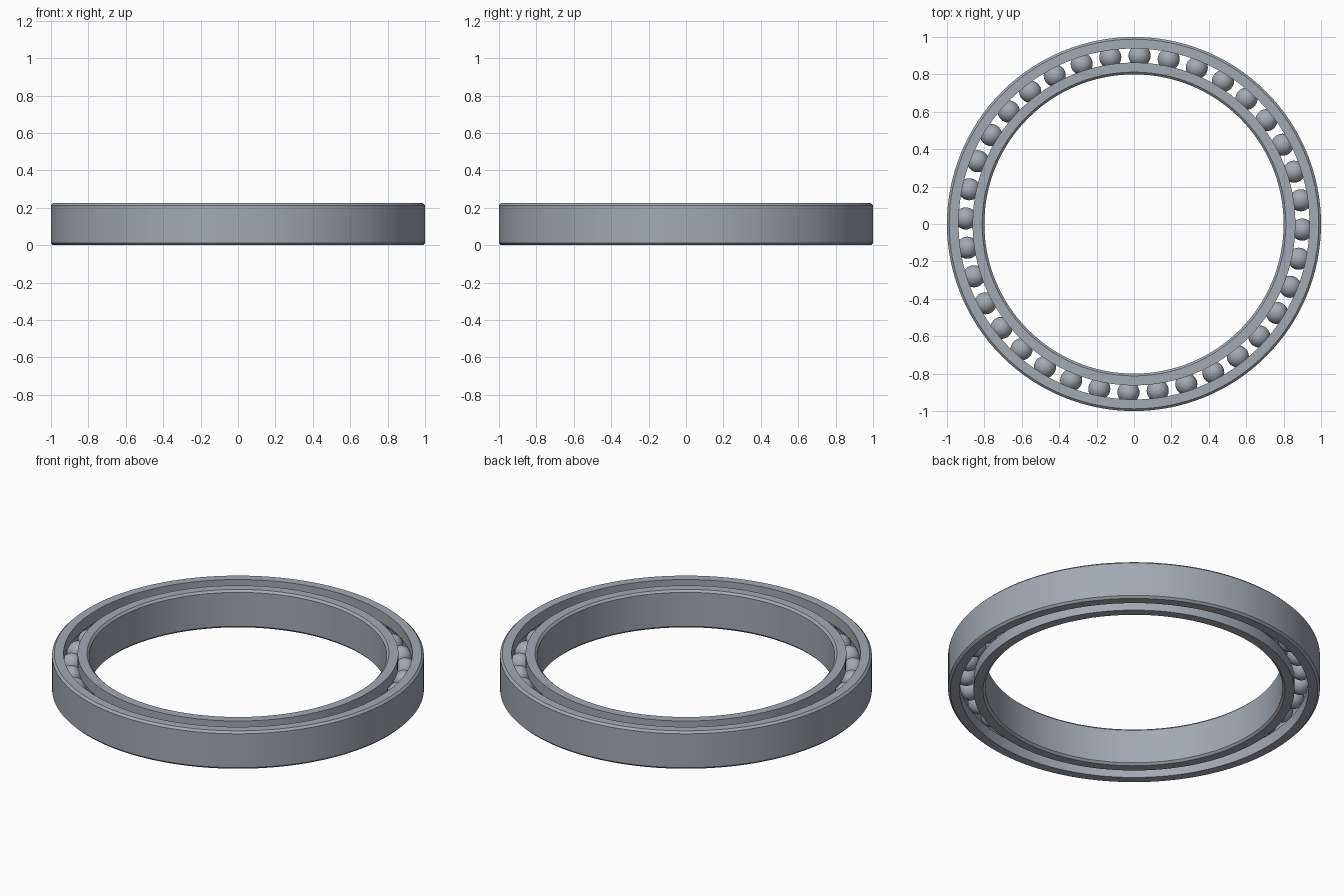
import bpy
import bmesh
import math

HEIGHT = 0.225
MID = HEIGHT / 2
PITCH = 0.9          # radius of the circle of balls
BALL_R = 0.059
BALLS = 36
CHAMFER = 0.012
SEGMENTS = 128

cube = bpy.data.objects.get("Cube")
if cube:
    bpy.data.objects.remove(cube, do_unlink=True)

steel = bpy.data.materials.new("blue_grey_steel")
steel.use_nodes = True
steel.diffuse_color = (0.36, 0.40, 0.45, 1)
steel.node_tree.nodes["Principled BSDF"].inputs["Base Color"].default_value = steel.diffuse_color


def finish(bm, name):
    """Turn a bmesh into a steel mesh."""
    bmesh.ops.recalc_face_normals(bm, faces=bm.faces)
    mesh = bpy.data.meshes.new(name)
    bm.to_mesh(mesh)
    bm.free()
    mesh.materials.append(steel)
    return mesh


def add_object(mesh, name, location=(0, 0, 0)):
    obj = bpy.data.objects.new(name, mesh)
    obj.location = location
    bpy.context.collection.objects.link(obj)
    return obj


def smooth(obj):
    bpy.ops.object.select_all(action="DESELECT")
    obj.select_set(True)
    bpy.context.view_layer.objects.active = obj
    bpy.ops.object.shade_smooth_by_angle(angle=math.radians(30))


def race(name, plain_r, groove_r):
    """Ring with a chamfered plain wall and a ball groove in the other wall."""
    side = 1 if plain_r > groove_r else -1
    inset = plain_r - side * CHAMFER
    half = math.acos(abs(groove_r - PITCH) / BALL_R)
    profile = [(groove_r, 0), (inset, 0), (plain_r, CHAMFER),
               (plain_r, HEIGHT - CHAMFER), (inset, HEIGHT), (groove_r, HEIGHT)]
    steps = 10
    for i in range(steps + 1):
        a = half - 2 * half * i / steps
        profile.append((PITCH + side * BALL_R * math.cos(a), MID + BALL_R * math.sin(a)))

    bm = bmesh.new()
    loops = []
    for s in range(SEGMENTS):
        a = math.tau * s / SEGMENTS
        loops.append([bm.verts.new((r * math.cos(a), r * math.sin(a), z)) for r, z in profile])
    n = len(profile)
    for s in range(SEGMENTS):
        here, there = loops[s], loops[(s + 1) % SEGMENTS]
        for i in range(n):
            j = (i + 1) % n
            bm.faces.new((here[i], there[i], there[j], here[j]))
    smooth(add_object(finish(bm, name), name))


# Outer and inner rings
race("outer_ring", 1.0, 0.938)
race("inner_ring", 0.8, 0.863)

# Balls, sharing one mesh
bm = bmesh.new()
bmesh.ops.create_uvsphere(bm, u_segments=32, v_segments=16, radius=BALL_R)
ball_mesh = finish(bm, "ball")
ball_mesh.shade_smooth()
for i in range(BALLS):
    a = math.tau * i / BALLS - math.radians(1.9)
    add_object(ball_mesh, f"ball_{i + 1}", (PITCH * math.cos(a), PITCH * math.sin(a), MID))
